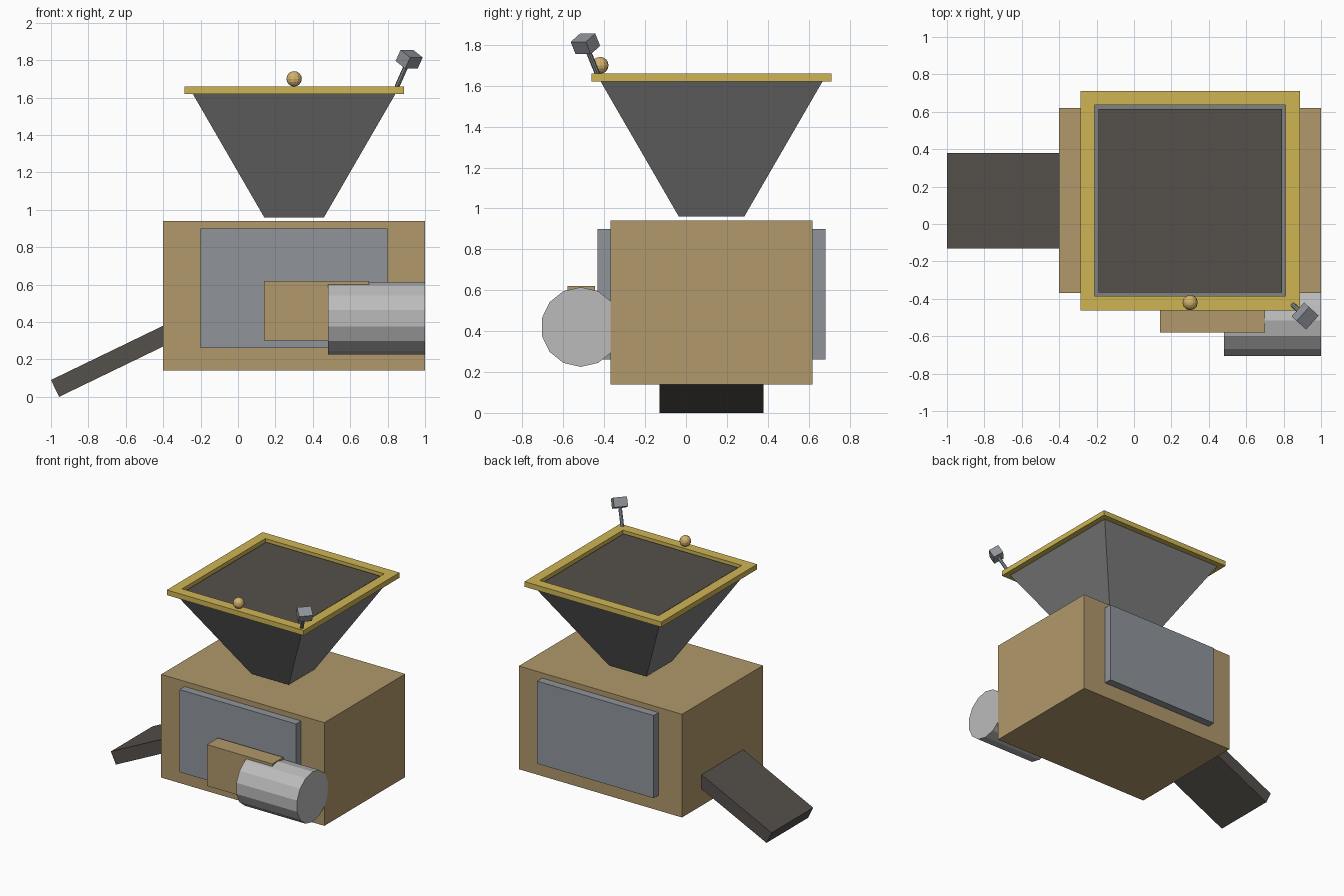
import bpy, bmesh
from math import radians, pi, sin, cos, sqrt
from mathutils import Matrix, Vector

if "Cube" in bpy.data.objects:
    bpy.data.objects.remove(bpy.data.objects["Cube"])


def material(name, rgb):
    m = bpy.data.materials.new(name)
    m.diffuse_color = (*rgb, 1)
    m.use_nodes = True
    m.node_tree.nodes["Principled BSDF"].inputs["Base Color"].default_value = m.diffuse_color
    return m


TAN = material("tan_paint", (0.44, 0.32, 0.15))
YELLOW = material("yellow_paint", (0.62, 0.46, 0.09))
DARK = material("dark_rubber", (0.09, 0.08, 0.07))
STEEL = material("blue_grey_steel", (0.28, 0.30, 0.33))
GREY = material("hopper_grey", (0.22, 0.22, 0.22))
LIGHT = material("motor_grey", (0.5, 0.5, 0.5))
BRASS = material("brass", (0.65, 0.45, 0.15))
CX, CY = 0.3, 0.125  # hopper axis


def finish(name, bm, mat, matrix=None):
    if matrix:
        bm.transform(matrix)
    bmesh.ops.recalc_face_normals(bm, faces=bm.faces)
    me = bpy.data.meshes.new(name)
    bm.to_mesh(me)
    bm.free()
    me.materials.append(mat)
    ob = bpy.data.objects.new(name, me)
    bpy.context.collection.objects.link(ob)
    return ob


def box(name, lo, hi, mat, matrix=None):
    lo, hi = Vector(lo), Vector(hi)
    bm = bmesh.new()
    bmesh.ops.create_cube(bm, size=1)
    bmesh.ops.scale(bm, vec=hi - lo, verts=bm.verts)
    bmesh.ops.translate(bm, vec=(lo + hi) / 2, verts=bm.verts)
    return finish(name, bm, mat, matrix)


def cylinder(name, n, r1, r2, depth, mat, matrix):
    bm = bmesh.new()
    bmesh.ops.create_cone(bm, cap_ends=True, segments=n, radius1=r1,
                          radius2=r2, depth=depth)
    return finish(name, bm, mat, matrix)


# Main housing and side panels
box("housing", (-0.4, -0.37, 0.14), (1.0, 0.62, 0.94), TAN)
box("front_panel", (-0.2, -0.432, 0.26), (0.8, -0.36, 0.9), STEEL)
box("back_panel", (-0.2, 0.61, 0.26), (0.8, 0.682, 0.9), STEEL)

# Hopper: four-sided funnel
cylinder("hopper", 4, 0.16 * sqrt(2), 0.542 * sqrt(2), 0.66, GREY,
         Matrix.Translation((CX, CY, 1.29)) @ Matrix.Rotation(pi / 4, 4, 'Z'))

# Square rim: profile swept round four corners
bm = bmesh.new()
profile = [(0.587, 1.62), (0.587, 1.66), (0.51, 1.66), (0.51, 1.62)]
rings = [[bm.verts.new((CX + sx * d, CY + sy * d, z)) for d, z in profile]
         for sx, sy in ((-1, -1), (1, -1), (1, 1), (-1, 1))]
for i in range(4):
    a, b = rings[i], rings[(i + 1) % 4]
    for j in range(4):
        k = (j + 1) % 4
        bm.faces.new((a[j], b[j], b[k], a[k]))
finish("hopper_rim", bm, YELLOW)
box("hopper_fill", (CX - 0.49, CY - 0.49, 1.61), (CX + 0.49, CY + 0.49, 1.645), DARK)

# Discharge chute sloping down to the left
box("chute", (0, -0.255, -0.1), (0.88, 0.255, 0), DARK,
    Matrix.Translation((-1.0, CY, 0.09)) @ Matrix.Rotation(radians(-25.8), 4, 'Y'))

# Gearbox and motor
box("gearbox", (0.14, -0.58, 0.3), (0.7, -0.445, 0.62), TAN)
cylinder("motor", 14, 0.195, 0.195, 0.52, LIGHT,
         Matrix.Translation((0.74, -0.515, 0.42))
         @ Matrix.Rotation(pi / 2, 4, 'Z') @ Matrix.Rotation(pi / 2, 4, 'X'))

# Warning beacon ball on the front of the rim
bm = bmesh.new()
bmesh.ops.create_uvsphere(bm, u_segments=12, v_segments=8, radius=0.041)
finish("beacon", bm, BRASS, Matrix.Translation((CX, -0.42, 1.70)))

# Tilted lamp on a post at the front right corner
tilt = (Matrix.Translation((0.915, -0.492, 1.805)) @ Matrix.Rotation(radians(-42), 4, 'Z')
        @ Matrix.Rotation(radians(31), 4, 'Y'))
box("lamp_head", (-0.04, -0.05, -0.035), (0.04, 0.05, 0.035), STEEL, tilt)
cylinder("lamp_post", 8, 0.013, 0.013, 0.15, STEEL,
         tilt @ Matrix.Translation((0, 0, -0.095)))
